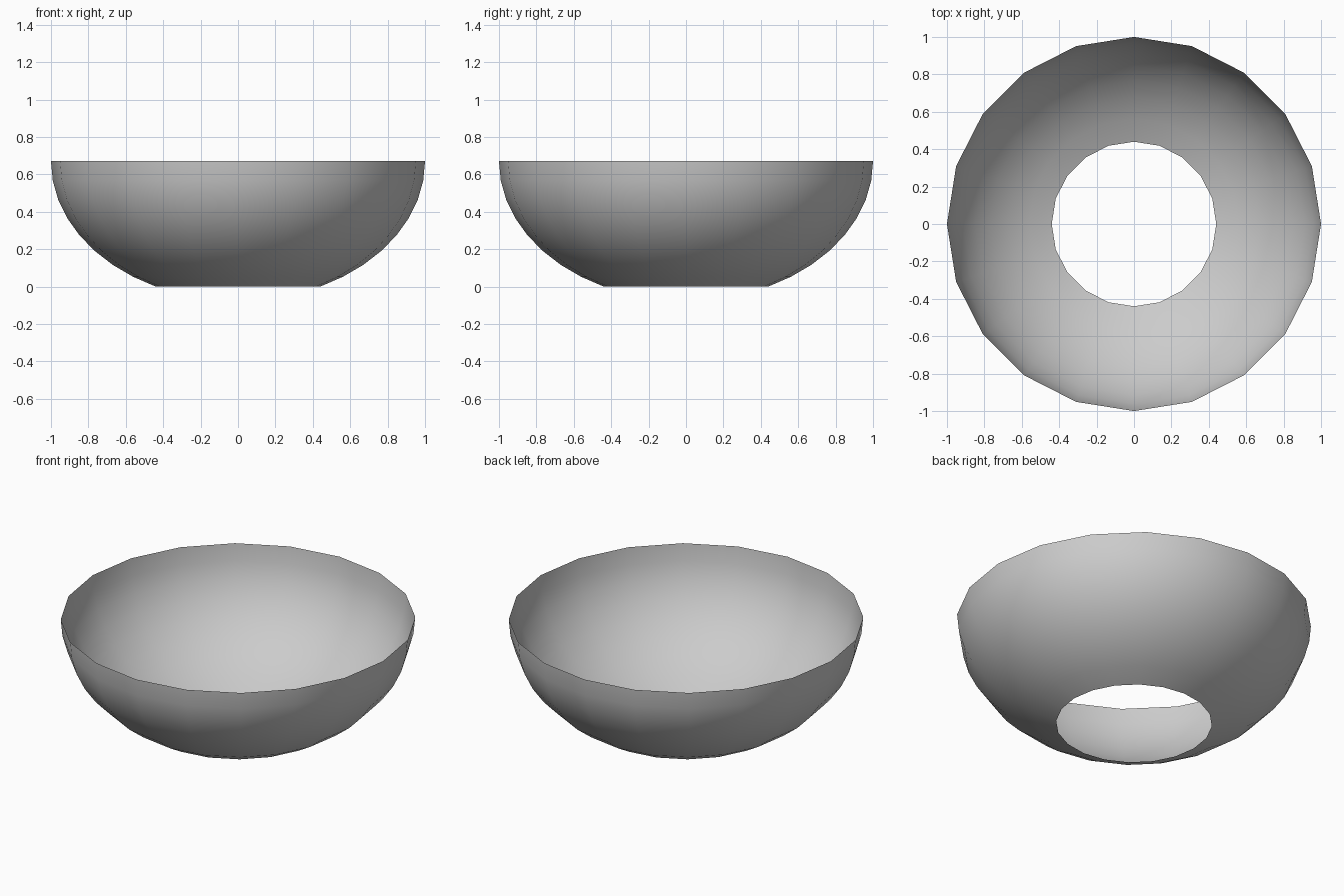
import bpy, bmesh
from math import sin, cos, pi, radians

if "Cube" in bpy.data.objects:
    bpy.data.objects.remove(bpy.data.objects["Cube"])

SIDES = 20
STEPS = 8
SWEEP = radians(63.9)   # angle from the rim down to the open base
HEIGHT = 0.67

# Open bowl: a band of a flattened sphere, rim at the widest point
bm = bmesh.new()
rings = []
for i in range(STEPS + 1):
    a = SWEEP * i / STEPS
    r, z = cos(a), HEIGHT * (1 - sin(a) / sin(SWEEP))
    rings.append([bm.verts.new((r * cos(2 * pi * k / SIDES),
                                r * sin(2 * pi * k / SIDES), z))
                  for k in range(SIDES)])

# Skin neighbouring rings, normals outward
for upper, lower in zip(rings, rings[1:]):
    for k in range(SIDES):
        n = (k + 1) % SIDES
        bm.faces.new((lower[k], lower[n], upper[n], upper[k])).smooth = True

mesh = bpy.data.meshes.new("bowl")
bm.to_mesh(mesh)
bm.free()
bowl = bpy.data.objects.new("bowl", mesh)
bpy.context.collection.objects.link(bowl)
